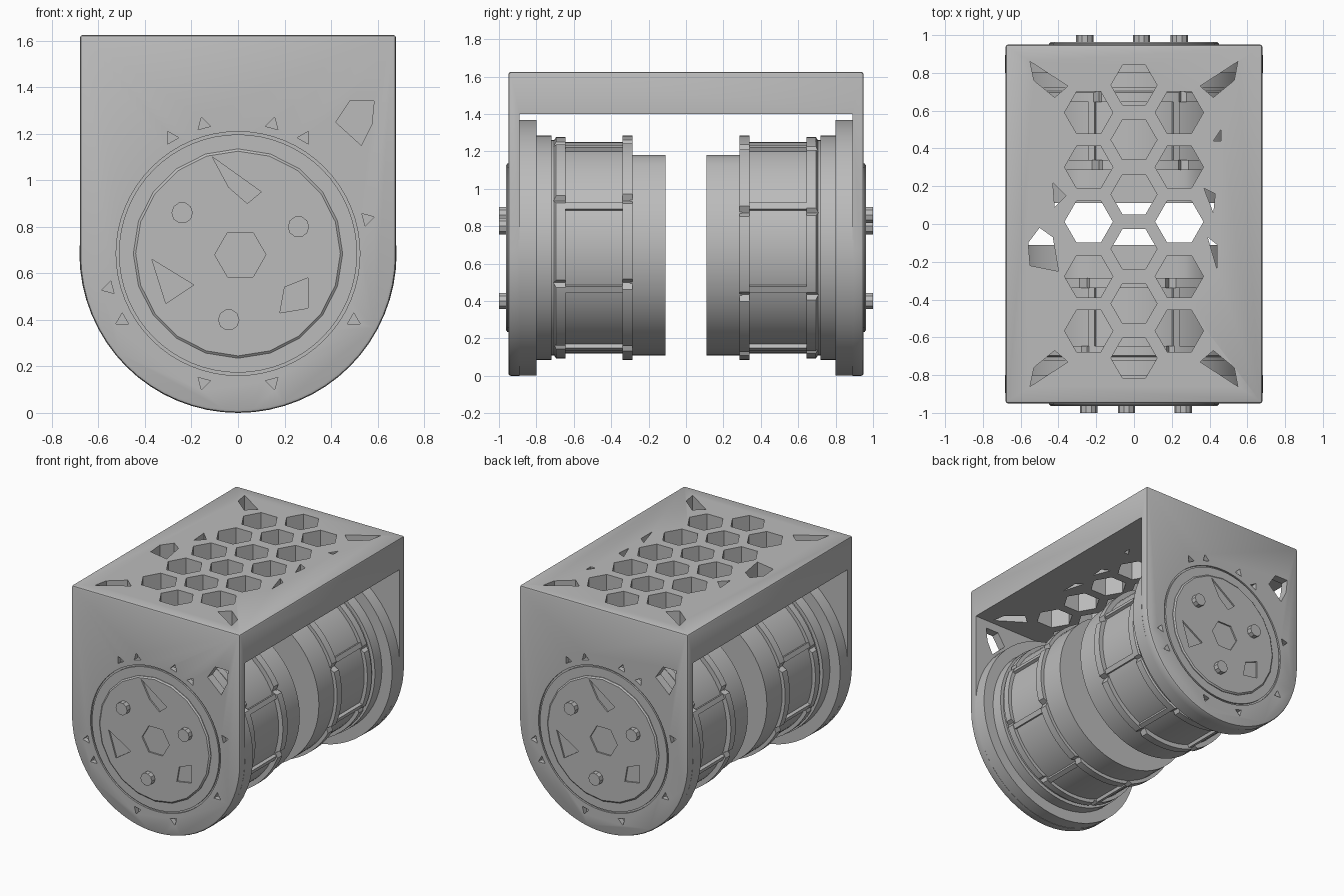
import bpy, bmesh
from math import sin, cos, pi, radians
from mathutils import Matrix, Vector

if "Cube" in bpy.data.objects:
    bpy.data.objects.remove(bpy.data.objects["Cube"], do_unlink=True)

grey = bpy.data.materials.new("plain grey")
grey.use_nodes = True
grey.diffuse_color = (0.5, 0.5, 0.5, 1)
grey.node_tree.nodes["Principled BSDF"].inputs["Base Color"].default_value = (0.5, 0.5, 0.5, 1)

CZ = 0.685                        # height of the drum axis
TURN = Matrix.Rotation(pi, 4, "Z")


def finish(name, bm, back=False):
    """Turn a bmesh into an object; back parts are the front ones turned round."""
    bmesh.ops.remove_doubles(bm, verts=bm.verts, dist=1e-5)
    if back:
        bm.transform(TURN)
    bmesh.ops.recalc_face_normals(bm, faces=bm.faces)
    me = bpy.data.meshes.new(name)
    bm.to_mesh(me)
    bm.free()
    me.materials.append(grey)
    ob = bpy.data.objects.new(name, me)
    bpy.context.collection.objects.link(ob)
    return ob


def add_prism(bm, pts, a, b, axis="y"):
    """Extrude a flat outline from a to b along y or z."""
    def place(p, t):
        return (p[0], t, p[1]) if axis == "y" else (p[0], p[1], t)
    lo = [bm.verts.new(place(p, a)) for p in pts]
    hi = [bm.verts.new(place(p, b)) for p in pts]
    bm.faces.new(lo)
    bm.faces.new(hi)
    for i in range(len(pts)):
        j = (i + 1) % len(pts)
        bm.faces.new((lo[i], lo[j], hi[j], hi[i]))


def ngon(x, y, r, n, start=0.0):
    return [(x + r * cos(start + 2 * pi * i / n), y + r * sin(start + 2 * pi * i / n))
            for i in range(n)]


def add_lathe(bm, profile, n=64):
    """Spin a closed (radius, y) profile round the drum axis."""
    rings = [[bm.verts.new((r * cos(2 * pi * i / n), y, CZ + r * sin(2 * pi * i / n)))
              for i in range(n)] for r, y in profile]
    for k in range(len(profile)):
        m = (k + 1) % len(profile)
        if profile[k][0] == 0 and profile[m][0] == 0:
            continue
        for i in range(n):
            j = (i + 1) % n
            bm.faces.new((rings[k][i], rings[k][j], rings[m][j], rings[m][i]))


def add_box(bm, size, matrix):
    bmesh.ops.create_cube(bm, size=1, matrix=matrix @ Matrix.Diagonal((*size, 1)))


def around(angle, r, y):
    """Placement at a radius round the drum axis, local x pointing outwards."""
    return Matrix.Translation((0, y, CZ)) @ Matrix.Rotation(-angle, 4, "Y") @ Matrix.Translation((r, 0, 0))


def apply(ob, mod):
    bpy.context.view_layer.objects.active = ob
    bpy.ops.object.modifier_apply(modifier=mod.name)


def cut(ob, bm):
    cutter = finish("cutter", bm)
    cutter.hide_render = True
    mod = ob.modifiers.new("cut", "BOOLEAN")
    mod.operation, mod.solver, mod.object = "DIFFERENCE", "EXACT", cutter
    apply(ob, mod)
    bpy.data.objects.remove(cutter, do_unlink=True)


# Bracket: arched block, softened edges, hollowed to a U
arch = [(0.68, 1.625), (-0.68, 1.625)]
arch += [(0.68 * cos(pi + pi * i / 32), 0.68 + 0.68 * sin(pi + pi * i / 32)) for i in range(33)]
bm = bmesh.new()
add_prism(bm, arch, -0.95, 0.95)
bracket = finish("bracket", bm)
mod = bracket.modifiers.new("soft_edges", "BEVEL")
mod.width, mod.segments, mod.limit_method, mod.angle_limit = 0.014, 2, "ANGLE", radians(40)
apply(bracket, mod)
bm = bmesh.new()
add_box(bm, (2, 1.78, 2.4), Matrix.Translation((0, 0, 0.2)))
cut(bracket, bm)

# Honeycomb openings and odd-shaped corner openings in the top
bm = bmesh.new()
for i in range(6):
    add_prism(bm, ngon(0, 0.735 - 0.289 * i, 0.122, 6), 1.3, 1.8, "z")
for i in range(5):
    for x in (-0.24, 0.24):
        add_prism(bm, ngon(x, 0.59 - 0.289 * i, 0.128, 6), 1.3, 1.8, "z")
kite = [(0.55, 0.86), (0.53, 0.76), (0.42, 0.67), (0.35, 0.73)]
for sx in (-1, 1):
    for sy in (-1, 1):
        add_prism(bm, [(sx * x, sy * y) for x, y in kite], 1.3, 1.8, "z")
for pts in ([(-0.56, -0.1), (-0.5, -0.02), (-0.43, -0.07), (-0.4, -0.25), (-0.55, -0.22)],
            [(-0.43, 0.22), (-0.36, 0.15), (-0.42, 0.09)],
            [(0.37, 0.19), (0.43, 0.16), (0.42, 0.06)],
            [(0.39, -0.07), (0.44, -0.11), (0.44, -0.24)],
            [(0.42, 0.44), (0.46, 0.5), (0.46, 0.44)]):
    add_prism(bm, pts, 1.3, 1.8, "z")
cut(bracket, bm)

# End wall openings: corner window, ring groove and little wedge holes
for back in (False, True):
    bm = bmesh.new()
    add_prism(bm, [(0.42, 1.25), (0.48, 1.34), (0.585, 1.34), (0.575, 1.24), (0.53, 1.15)], -1.1, -0.8)
    add_lathe(bm, [(0.512, -1), (0.524, -1), (0.524, -0.938), (0.512, -0.938)])
    for deg in (15, 60, 75, 105, 120, 195, 210, 255, 285, 330):
        a = radians(deg)
        add_prism(bm, ngon(0.575 * cos(a), CZ + 0.575 * sin(a), 0.032, 3, a), -1, -0.915)
    if back:
        bm.transform(TURN)
    cut(bracket, bm)

drum = [(0, -0.81), (0.60, -0.81), (0.60, -0.72), (0.575, -0.72), (0.575, -0.705),
        (0.592, -0.695), (0.592, -0.645), (0.566, -0.645), (0.566, -0.34),
        (0.60, -0.34), (0.60, -0.285), (0, -0.285)]

for side, back in (("front", False), ("back", True)):
    # Round flange against the inside of the wall
    bm = bmesh.new()
    add_lathe(bm, [(0, -0.895), (0.682, -0.895), (0.682, -0.80), (0, -0.80)])
    finish(side + "_flange", bm, back)

    # Stepped drum with notched rings
    bm = bmesh.new()
    add_lathe(bm, drum)
    body = finish(side + "_drum", bm, back)
    bm = bmesh.new()
    for i in range(8):
        a = pi / 8 + i * pi / 4
        for y in (-0.305, -0.67):
            add_box(bm, (0.05, 0.075, 0.05), around(a + 0.06, 0.605, y) @ Matrix.Rotation(pi / 4, 4, "Y"))
    if back:
        bm.transform(TURN)
    cut(body, bm)

    # Eight bars between the rings
    bm = bmesh.new()
    for i in range(8):
        add_box(bm, (0.05, 0.315, 0.035), around(pi / 8 + i * pi / 4, 0.562, -0.4925))
    finish(side + "_drum_bars", bm, back)

    # Inner drum end, flattened on top
    bm = bmesh.new()
    add_lathe(bm, [(0, -0.30), (0.575, -0.30), (0.575, -0.11), (0, -0.11)])
    for v in bm.verts:
        v.co.z = min(v.co.z, 1.18)
    finish(side + "_drum_end", bm, back)

    # Outer cap with shallow recesses
    bm = bmesh.new()
    add_lathe(bm, [(0, -0.93), (0.45, -0.93), (0.45, -0.955), (0.44, -0.963), (0, -0.963)], 20)
    cap = finish(side + "_cap", bm, back)
    bm = bmesh.new()
    for pts in (ngon(0.01, 0.68, 0.11, 6),
                [(-0.37, 0.66), (-0.19, 0.55), (-0.31, 0.47)],
                [(0.2, 0.54), (0.3, 0.58), (0.3, 0.45), (0.18, 0.43)],
                [(-0.11, 1.1), (0.1, 0.95), (0.04, 0.9), (-0.04, 0.97)]):
        add_prism(bm, pts, -1, -0.952)
    if back:
        bm.transform(TURN)
    cut(cap, bm)

    # Three bolts
    bm = bmesh.new()
    for x, z in ((-0.24, 0.86), (0.26, 0.80), (-0.04, 0.40)):
        add_prism(bm, ngon(x, z, 0.046, 10), -0.94, -1.0)
    finish(side + "_bolts", bm, back)

# Smooth the round surfaces, keep the edges crisp
bpy.ops.object.select_all(action="DESELECT")
for ob in bpy.context.collection.objects:
    if ob.type == "MESH" and grey.name in ob.data.materials:
        ob.select_set(True)
        bpy.context.view_layer.objects.active = ob
bpy.ops.object.shade_smooth_by_angle(angle=radians(25))
